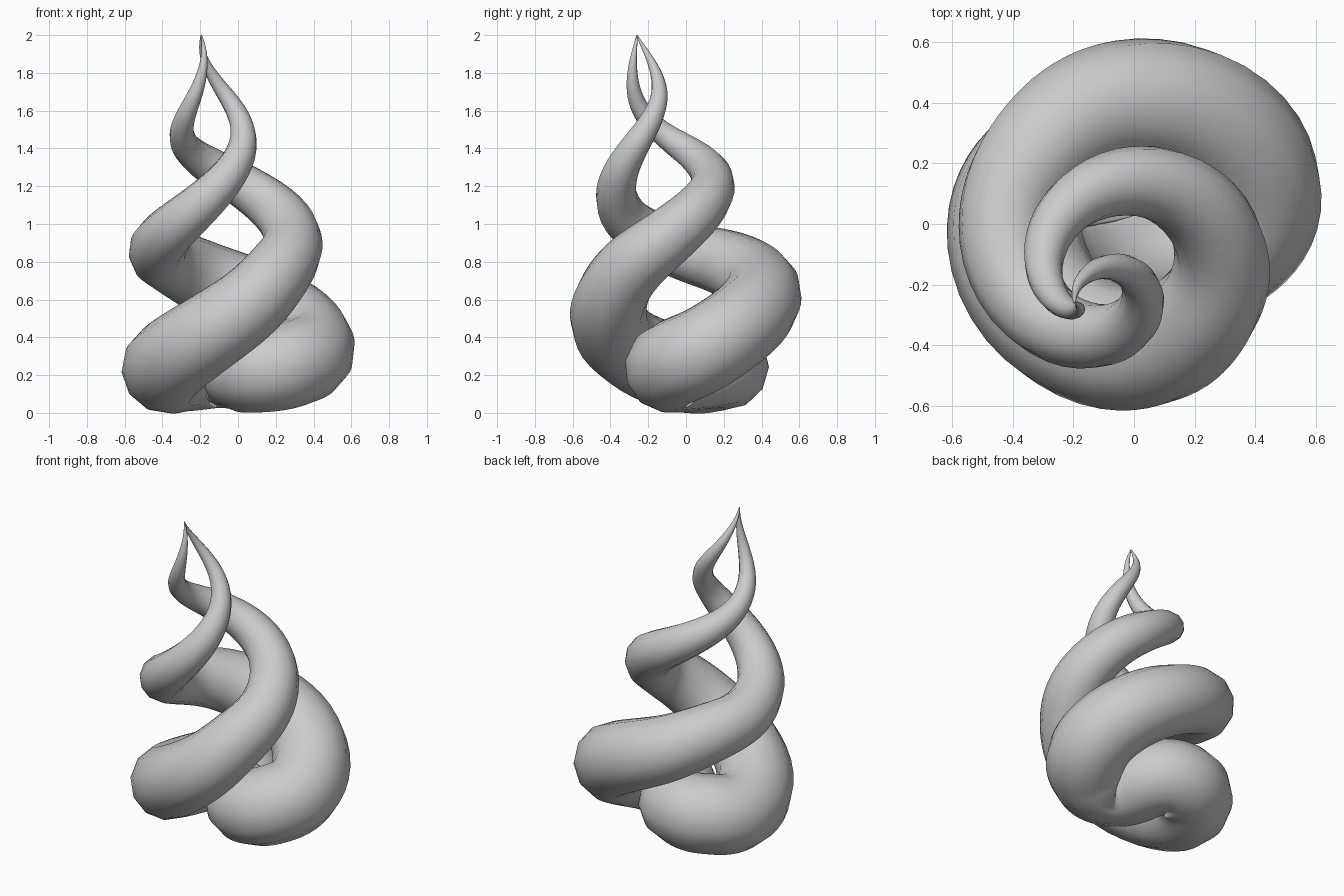
import bpy
import math
from mathutils import Vector

cube = bpy.data.objects.get("Cube")
if cube:
    bpy.data.objects.remove(cube, do_unlink=True)

# Grey clay material
grey = bpy.data.materials.new("plain_grey")
grey.use_nodes = True
colour = (0.6, 0.6, 0.6, 1)
grey.diffuse_color = colour
grey.node_tree.nodes["Principled BSDF"].inputs["Base Color"].default_value = colour

# Leaning axis of the spiral and its cross directions
BASE = Vector((0.035, 0.10, 0))
AXIS = Vector((-0.115, -0.18, 1))
SIDE = Vector((1, 0, 0.115))
BACK = Vector((0, 1, 0.18))

# One strand from tip to middle of the base: height, spiral radius, angle, thickness
KEYS = [
    (2.00, 0.000, 124, 0.003),
    (1.90, 0.034, 97, 0.016),
    (1.72, 0.088, 48, 0.038),
    (1.475, 0.172, -20, 0.067),
    (1.22, 0.250, -95, 0.107),
    (0.91, 0.353, -182, 0.153),
    (0.765, 0.382, -226, 0.180),
    (0.58, 0.406, -270, 0.205),
    (0.305, 0.400, -345, 0.229),
    (0.25, 0.302, -385, 0.232),
    (0.235, 0.160, -415, 0.222),
    (0.225, 0.000, -435, 0.216),
]
STEPS = 10


def smooth_value(a, b, c, d, t):
    """Catmull-Rom blend between b and c."""
    return b + 0.5 * t * (c - a + t * (2 * a - 5 * b + 4 * c - d + t * (3 * (b - c) + d - a)))


def strand(turn):
    """Points and radii of one strand, turned about the axis."""
    rows = []
    last = len(KEYS) - 1
    for i in range(last):
        near = [KEYS[min(max(i + k, 0), last)] for k in (-1, 0, 1, 2)]
        for s in range(STEPS):
            rows.append([smooth_value(*v, s / STEPS) for v in zip(*near)])
    rows.append(KEYS[-1])
    result = []
    for h, radius, angle, thick in rows:
        a = math.radians(angle + turn)
        p = BASE + AXIS * h + (SIDE * math.cos(a) + BACK * math.sin(a)) * radius
        result.append((p, thick))
    return result


# Both strands form one loop, joined under the base and meeting at the tip
path = strand(0) + strand(180)[-2::-1]

curve = bpy.data.curves.new("spiral_path", "CURVE")
curve.dimensions = "3D"
curve.twist_mode = "MINIMUM"
curve.bevel_depth = 1
curve.bevel_resolution = 4
curve.use_fill_caps = True
spline = curve.splines.new("POLY")
spline.points.add(len(path) - 1)
for point, (p, thick) in zip(spline.points, path):
    point.co = (*p, 1)
    point.radius = thick
helper = bpy.data.objects.new("spiral_path", curve)
bpy.context.collection.objects.link(helper)

# Turn the swept tube into a smooth mesh
depsgraph = bpy.context.evaluated_depsgraph_get()
mesh = bpy.data.meshes.new_from_object(helper.evaluated_get(depsgraph))
bpy.data.objects.remove(helper, do_unlink=True)
mesh.materials.clear()
mesh.materials.append(grey)
for face in mesh.polygons:
    face.use_smooth = True
    face.material_index = 0
twisted_loop = bpy.data.objects.new("twisted_loop", mesh)
bpy.context.collection.objects.link(twisted_loop)
